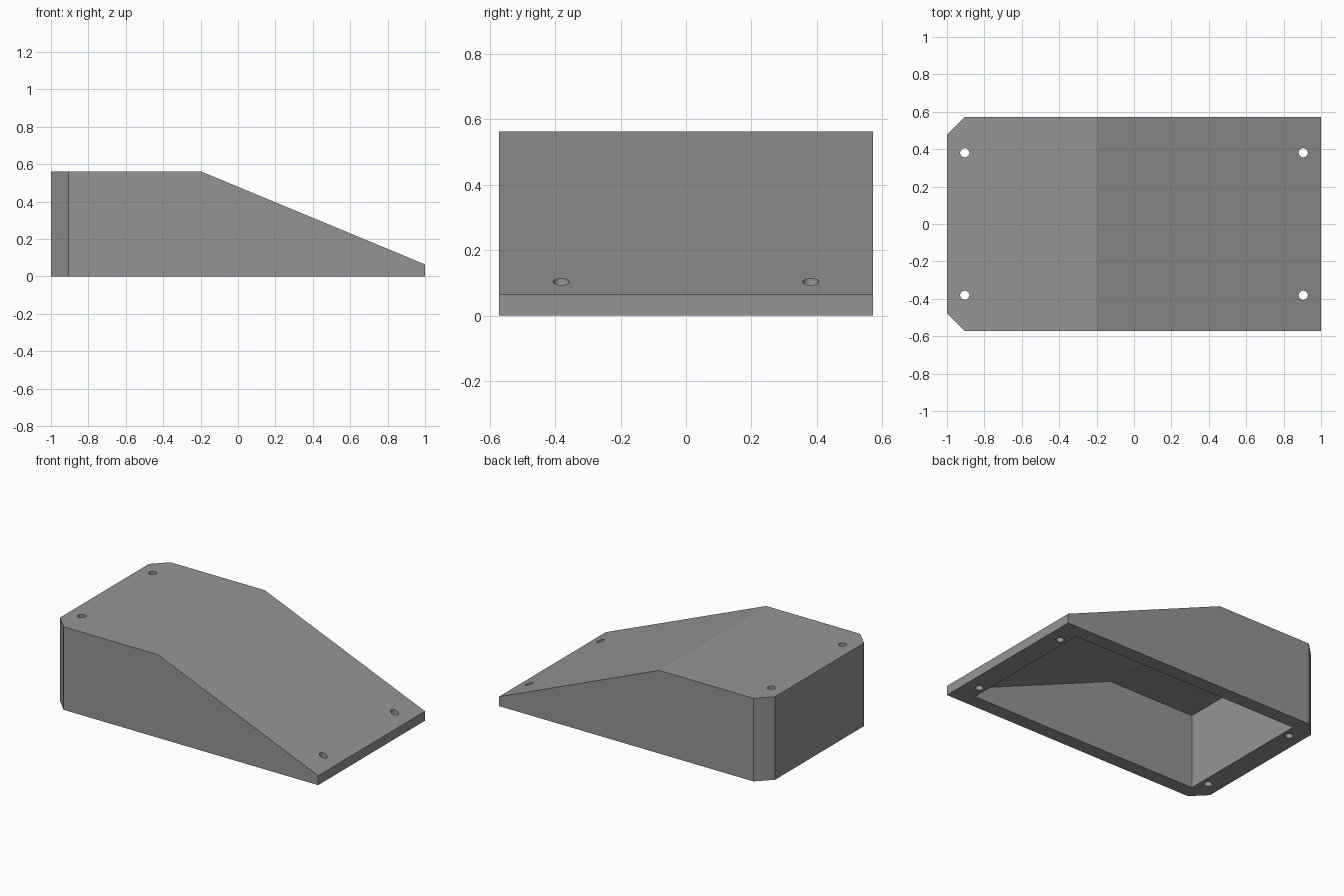
import bpy, bmesh, math

if "Cube" in bpy.data.objects:
    bpy.data.objects.remove(bpy.data.objects["Cube"])

grey = bpy.data.materials.new("mid grey")
grey.diffuse_color = (0.3, 0.3, 0.3, 1)
grey.use_nodes = True
grey.node_tree.nodes["Principled BSDF"].inputs["Base Color"].default_value = grey.diffuse_color


def prism(name, profile, half_width, chamfer=0):
    """Extrude an x-z profile along y, optionally chamfering the tall rear corners."""
    bm = bmesh.new()
    face = bm.faces.new([bm.verts.new((x, -half_width, z)) for x, z in profile])
    ext = bmesh.ops.extrude_face_region(bm, geom=[face])
    new = [v for v in ext["geom"] if isinstance(v, bmesh.types.BMVert)]
    bmesh.ops.translate(bm, verts=new, vec=(0, 2 * half_width, 0))
    bmesh.ops.recalc_face_normals(bm, faces=bm.faces)
    if chamfer:
        corners = [e for e in bm.edges if all(v.co.x < -0.99 for v in e.verts)
                   and abs(e.verts[0].co.y - e.verts[1].co.y) < 1e-4]
        bmesh.ops.bevel(bm, geom=corners, offset=chamfer, segments=1,
                        affect='EDGES', profile=0.5)
    mesh = bpy.data.meshes.new(name)
    bm.to_mesh(mesh)
    bm.free()
    mesh.materials.append(grey)
    obj = bpy.data.objects.new(name, mesh)
    bpy.context.collection.objects.link(obj)
    return obj


def cut(target, cutter):
    """Subtract the cutter from the target, then remove the cutter."""
    mod = target.modifiers.new("cut", 'BOOLEAN')
    mod.operation, mod.solver, mod.object = 'DIFFERENCE', 'EXACT', cutter
    bpy.context.view_layer.objects.active = target
    bpy.ops.object.modifier_apply(modifier=mod.name)
    bpy.data.objects.remove(cutter)


# Wedge-shaped cover with two chamfered rear corners
cover = prism("wedge_cover",
              [(-1, 0), (1, 0), (1, 0.064), (-0.2, 0.562), (-1, 0.562)],
              0.571, chamfer=0.095)

# Hollow underside, its ceiling parallel to the outer top
cut(cover, prism("cavity",
                 [(-0.857, -0.1), (0.857, -0.1), (0.857, 0.06), (-0.212, 0.503), (-0.857, 0.503)],
                 0.476))

# Four vertical screw holes
for x in (-0.905, 0.905):
    for y in (-0.381, 0.381):
        bpy.ops.mesh.primitive_cylinder_add(vertices=32, radius=0.0245, depth=2,
                                            location=(x, y, 0.3))
        hole = bpy.context.object
        hole.data.materials.append(grey)
        cut(cover, hole)

# Smooth hole walls, crisp edges elsewhere
bpy.ops.object.select_all(action='DESELECT')
cover.select_set(True)
bpy.context.view_layer.objects.active = cover
bpy.ops.object.shade_smooth_by_angle(angle=math.radians(20))
